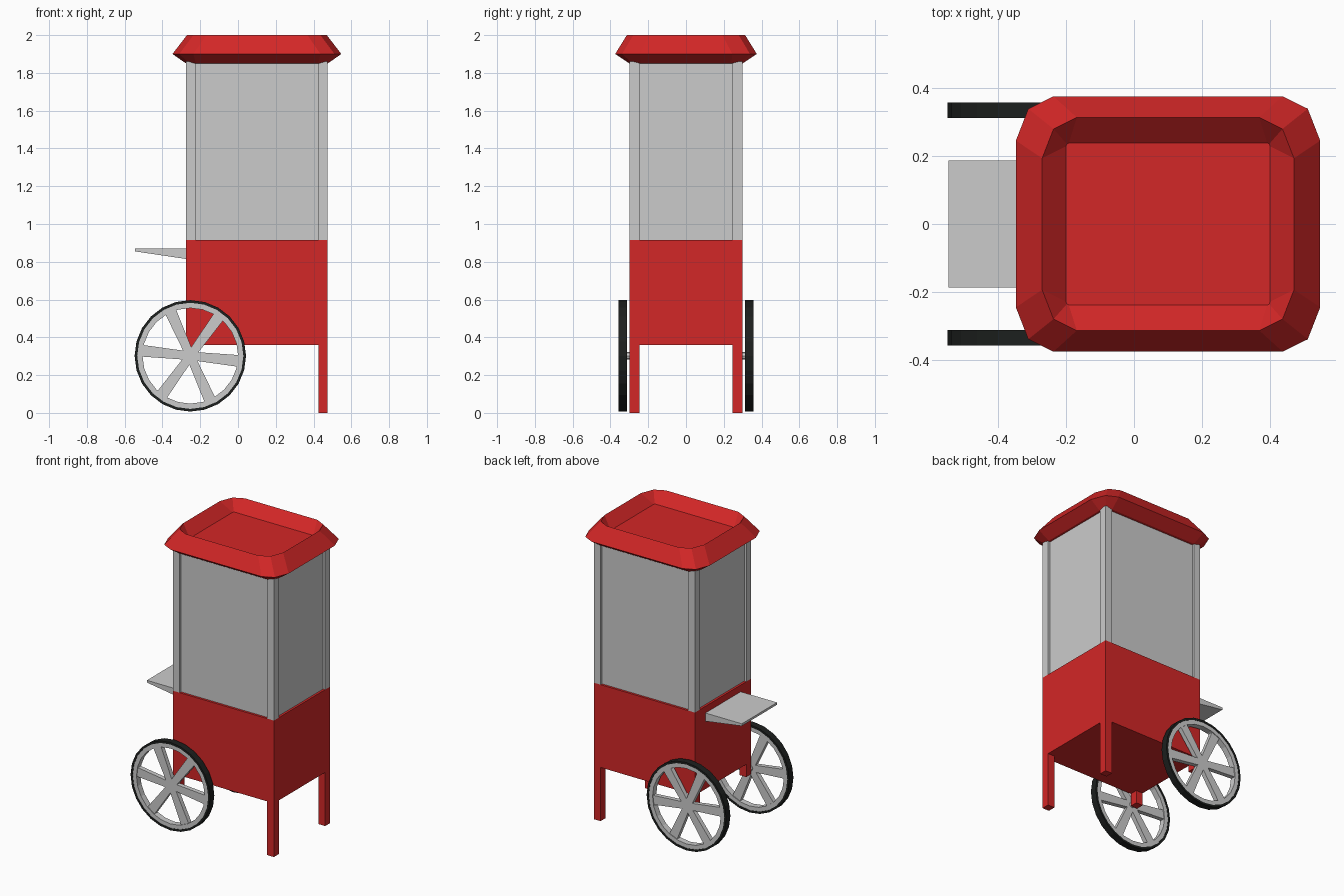
import bpy, bmesh
from math import sin, cos, pi, radians

if "Cube" in bpy.data.objects:
    bpy.data.objects.remove(bpy.data.objects["Cube"])


def material(name, color):
    m = bpy.data.materials.new(name)
    m.diffuse_color = color
    m.use_nodes = True
    m.node_tree.nodes["Principled BSDF"].inputs["Base Color"].default_value = m.diffuse_color
    return m


RED = material("red_paint", (0.65, 0.02, 0.02, 1))
BLACK = material("black_rubber", (0.012, 0.014, 0.013, 1))


def make(name, verts, faces, mat=None):
    me = bpy.data.meshes.new(name)
    me.from_pydata(verts, [], faces)
    bm = bmesh.new()
    bm.from_mesh(me)
    bmesh.ops.recalc_face_normals(bm, faces=bm.faces)
    bm.to_mesh(me)
    bm.free()
    ob = bpy.data.objects.new(name, me)
    bpy.context.collection.objects.link(ob)
    if mat:
        me.materials.append(mat)
    return ob


def prism(name, profile, y0, y1, mat=None):
    """Extrude an (x, z) outline along y."""
    n = len(profile)
    verts = [(x, y, z) for y in (y0, y1) for x, z in profile]
    faces = [tuple(range(n)), tuple(range(n, 2 * n))]
    faces += [(i, (i + 1) % n, n + (i + 1) % n, n + i) for i in range(n)]
    return make(name, verts, faces, mat)


def box(name, x0, x1, y0, y1, z0, z1, mat=None):
    return prism(name, [(x0, z0), (x1, z0), (x1, z1), (x0, z1)], y0, y1, mat)


def ring(name, cx, cz, r0, r1, y0, y1, n, mat=None):
    """Flat-sided ring around the y axis."""
    verts = []
    for r, y in ((r1, y0), (r1, y1), (r0, y1), (r0, y0)):
        verts += [(cx + r * cos(2 * pi * i / n), y, cz + r * sin(2 * pi * i / n)) for i in range(n)]
    faces = []
    for k in range(4):
        a, b = k * n, (k + 1) % 4 * n
        faces += [(a + i, a + (i + 1) % n, b + (i + 1) % n, b + i) for i in range(n)]
    return make(name, verts, faces, mat)


X0, X1, Y = -0.275, 0.475, 0.298

# Cabinet, glass case and shelf
box("cabinet", X0, X1, -Y, Y, 0.36, 0.915, RED)
box("glass_panes", X0 + 0.015, X1 - 0.015, -Y + 0.015, Y - 0.015, 0.915, 1.86)
prism("side_shelf", [(-0.545, 0.87), (-0.545, 0.855), (X0, 0.815), (X0, 0.87)], -0.187, 0.187)

# Legs (short where the wheels carry the load) and glass corner posts
for s, side in ((-1, "front"), (1, "back")):
    ya, yb = sorted((s * Y, s * (Y - 0.052)))
    for end, xa, leg_z in (("left", X0, 0.275), ("right", X1 - 0.05, 0.0)):
        box(f"{side}_{end}_leg", xa, xa + 0.05, ya, yb, leg_z, 0.36, RED)
        box(f"{side}_{end}_post", xa, xa + 0.05, ya, yb, 0.915, 1.86)


# Roof: stacked rounded-rectangle rings, ending in a sunken tray
def outline(hx, hy, z, cut):
    cx, cy = cut * 0.85, cut
    q = [(hx, hy - cy), (hx - 0.33 * cx, hy - 0.28 * cy), (hx - cx, hy)]
    loop = q + [(-x, y) for x, y in q[::-1]]
    loop += [(-x, -y) for x, y in loop]
    return [(0.1 + x, y, z) for x, y in loop]


levels = [outline(0.375, 0.30, 1.85, 0.06), outline(0.447, 0.375, 1.90, 0.13),
          outline(0.37, 0.313, 2.0, 0.12), outline(0.30, 0.238, 1.93, 0.01)]
n = 12
faces = [tuple(range(n)), tuple(range(3 * n, 4 * n))]
for k in range(3):
    faces += [(k * n + i, k * n + (i + 1) % n, (k + 1) * n + (i + 1) % n, (k + 1) * n + i) for i in range(n)]
make("roof", [v for l in levels for v in l], faces, RED)

# Wheels: tyre, rim, six spokes and axle
WX, WZ, R = -0.2525, 0.302, 0.295
for s, side in ((-1, "front"), (1, "back")):
    yc = s * 0.334
    ring(f"{side}_tyre", WX, WZ, R - 0.014, R, yc - 0.0225, yc + 0.0225, 24, BLACK)
    ring(f"{side}_rim", WX, WZ, R - 0.042, R - 0.013, yc - 0.02, yc + 0.02, 24)
    for k in range(6):
        a = radians(-6 + 60 * k)
        pts = [(0, -0.022), (R - 0.035, -0.031), (R - 0.035, 0.031), (0, 0.022)]
        prism(f"{side}_spoke_{k + 1}",
              [(WX + u * cos(a) - v * sin(a), WZ + u * sin(a) + v * cos(a)) for u, v in pts],
              yc - 0.015, yc + 0.015)
    ya, yb = sorted((s * 0.27, s * 0.33))
    prism(f"{side}_axle", [(WX + 0.02 * cos(pi * i / 4), WZ + 0.02 * sin(pi * i / 4)) for i in range(8)], ya, yb)
